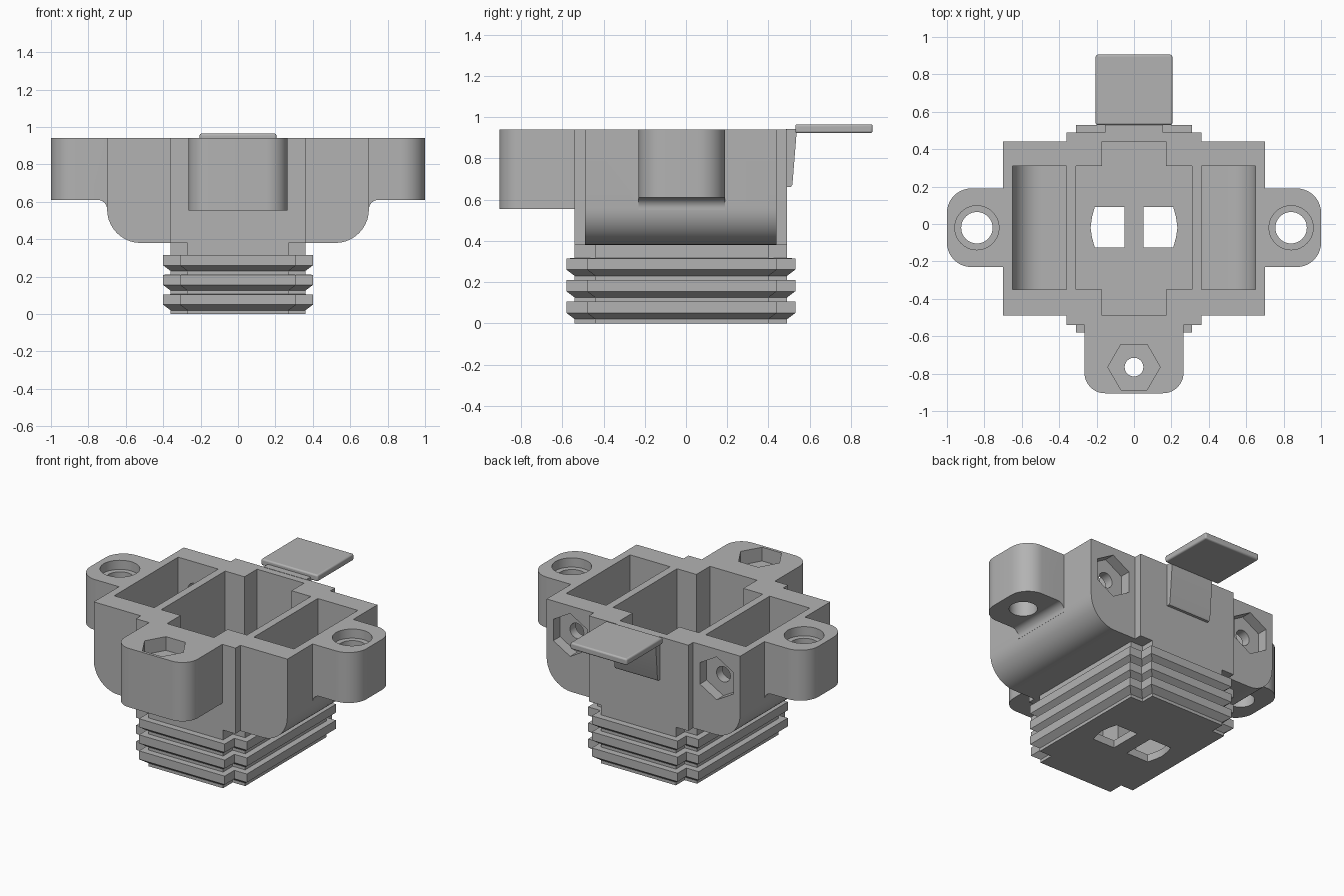
import bpy, bmesh
from math import sin, cos, pi
from mathutils import Vector

cube = bpy.data.objects.get("Cube")
if cube:
    bpy.data.objects.remove(cube, do_unlink=True)

grey = bpy.data.materials.new("plain grey")
grey.use_nodes = True
grey.diffuse_color = (0.45, 0.45, 0.45, 1)
grey.node_tree.nodes["Principled BSDF"].inputs["Base Color"].default_value = (0.45, 0.45, 0.45, 1)

TOP = 0.94
FRONT, BACK = -0.49, 0.44


def loft(name, rings):
    """Closed solid through a stack of matching rings."""
    bm = bmesh.new()
    loops = [[bm.verts.new(p) for p in ring] for ring in rings]
    n = len(loops[0])
    for a, b in zip(loops, loops[1:]):
        for i in range(n):
            j = (i + 1) % n
            bm.faces.new((a[i], a[j], b[j], b[i]))
    bm.faces.new(loops[0][::-1])
    bm.faces.new(loops[-1])
    bmesh.ops.recalc_face_normals(bm, faces=bm.faces)
    me = bpy.data.meshes.new(name)
    bm.to_mesh(me)
    bm.free()
    ob = bpy.data.objects.new(name, me)
    bpy.context.collection.objects.link(ob)
    me.materials.append(grey)
    return ob


def prism(name, pts, axis, lo, hi):
    """Extrude a profile along z (profile in xy) or y (profile in xz)."""
    place = (lambda a, b, t: (a, b, t)) if axis == "z" else (lambda a, b, t: (a, t, b))
    return loft(name, [[place(a, b, t) for a, b in pts] for t in (lo, hi)])


def rect(x0, x1, y0, y1):
    return [(x0, y0), (x1, y0), (x1, y1), (x0, y1)]


def rounded(corners, steps=10):
    """Round the right-angled corners that carry a radius."""
    out = []
    for i, c in enumerate(corners):
        p = Vector(c[:2])
        if len(c) < 3:
            out.append(tuple(p))
            continue
        d1 = (Vector(corners[i - 1][:2]) - p).normalized()
        d2 = (Vector(corners[(i + 1) % len(corners)][:2]) - p).normalized()
        r = c[2]
        for k in range(steps + 1):
            t = pi / 2 * k / steps
            out.append(tuple(p + r * (d1 + d2) - r * (d2 * cos(t) + d1 * sin(t))))
    return out


def ngon(cx, cy, r, n, turn=0.0):
    return [(cx + r * cos(turn + 2 * pi * i / n), cy + r * sin(turn + 2 * pi * i / n)) for i in range(n)]


def flip(pts, s):
    return [(s * p[0],) + tuple(p[1:]) for p in pts]


def boolean(target, tool, operation):
    m = target.modifiers.new(operation, "BOOLEAN")
    m.operation, m.solver, m.object = operation, "EXACT", tool
    bpy.context.view_layer.objects.active = target
    bpy.ops.object.modifier_apply(modifier=m.name)
    bpy.data.objects.remove(tool, do_unlink=True)


def cross(z, grow):
    """Plug outline: a rectangle with notched corners."""
    x0, x1 = 0.27 + grow, 0.36 + grow
    f0, f1 = -0.54 - grow, -0.44 - grow
    b1, b0 = 0.40 + grow, 0.49 + grow
    half = [(x0, f0), (x0, f1), (x1, f1), (x1, b1), (x0, b1), (x0, b0)]
    return [(x, y, z) for x, y in half + flip(half[::-1], -1)]


# wide body with rounded lower edges
housing = prism("housing", rounded([(-0.7, TOP), (-0.7, 0.38, 0.18), (0.7, 0.38, 0.18), (0.7, TOP)]),
                "y", FRONT, BACK)
adds = [prism("core", rect(-0.36, 0.36, -0.54, 0.49), "z", 0.38, TOP)]

# ribbed plug below the body
rings = [cross(0, 0)]
for z in (0.02, 0.125, 0.23):
    rings += [cross(z, 0), cross(z + 0.03, 0.04), cross(z + 0.085, 0.04), cross(z + 0.086, 0)]
rings.append(cross(0.45, 0))
adds.append(loft("ribbed_plug", rings))

# front ear
adds.append(prism("front_ear", rounded([(-0.265, -0.5), (-0.265, -0.905, 0.11),
                                        (0.265, -0.905, 0.11), (0.265, -0.5)]), "z", 0.555, TOP))

# side ears and the fillets under them
for s in (1, -1):
    ear = [(0.67, -0.23), (1, -0.23, 0.13), (1, 0.19, 0.13), (0.67, 0.19)]
    adds.append(prism("side_ear", rounded(flip(ear, s)), "z", 0.61, TOP))
    fillet = [(0.6, 0.55), (0.7, 0.55), (0.7, 0.61, 0.05), (0.76, 0.61), (0.76, 0.7), (0.6, 0.7)]
    adds.append(prism("ear_fillet", rounded(flip(fillet, s)), "y", -0.23, 0.19))

for part in adds:
    boolean(housing, part, "UNION")

# centre well
cuts = [prism("well", rect(-0.31, 0.31, -0.35, 0.31), "z", 0.05, 1.1),
        prism("well_slot", rect(-0.17, 0.17, FRONT, BACK), "z", 0.05, 1.1)]

# front ear nut recess and bolt hole
cuts.append(prism("front_nut", ngon(0, -0.765, 0.14, 6), "z", TOP - 0.09, 1.1))
cuts.append(prism("front_hole", ngon(0, -0.765, 0.05, 32), "z", 0.4, 1.1))

for s in (1, -1):
    # side pockets with rounded floors
    pocket = [(0.36, 1.1), (0.36, 0.43), (0.65, 0.43, 0.15), (0.65, 1.1)]
    cuts.append(prism("side_pocket", rounded(flip(pocket, s)), "y", -0.35, 0.31))
    # floor openings with a bowed outer edge
    opening = [(0.05, -0.125), (0.21, -0.125), (0.225, -0.07), (0.232, -0.02),
               (0.225, 0.035), (0.21, 0.09), (0.05, 0.09)]
    cuts.append(prism("floor_opening", flip(opening, s), "z", -0.1, 0.2))
    # counterbored ear holes
    cuts.append(prism("ear_hole", ngon(s * 0.84, -0.02, 0.084, 40), "z", 0.5, 1.1))
    cuts.append(prism("ear_counterbore", ngon(s * 0.84, -0.02, 0.118, 40), "z", TOP - 0.06, 1.1))
    # back nut recesses and bolt holes
    cuts.append(prism("back_nut", ngon(s * 0.53, 0.75, 0.14, 6, pi / 6), "y", BACK - 0.07, 0.6))
    cuts.append(prism("back_hole", ngon(s * 0.53, 0.75, 0.05, 32), "y", 0.25, 0.6))

for cutter in cuts:
    boolean(housing, cutter, "DIFFERENCE")

# latch: flat tab and its tapering stem
tab = prism("latch_tab", rect(-0.205, 0.205, 0.53, 0.905), "z", 0.922, 0.965)
bevel = tab.modifiers.new("soft edges", "BEVEL")
bevel.width, bevel.segments = 0.01, 3
stem = loft("latch_stem", [[(x, y, z) for x, y in rect(-0.155, 0.155, 0.485, back)]
                           for z, back in ((0.66, 0.508), (0.672, 0.516), (0.92, 0.536), (0.942, 0.545))])

for ob in (housing, tab, stem):
    bpy.ops.object.select_all(action="DESELECT")
    ob.select_set(True)
    bpy.context.view_layer.objects.active = ob
    bpy.ops.object.shade_smooth_by_angle(angle=pi / 6)
